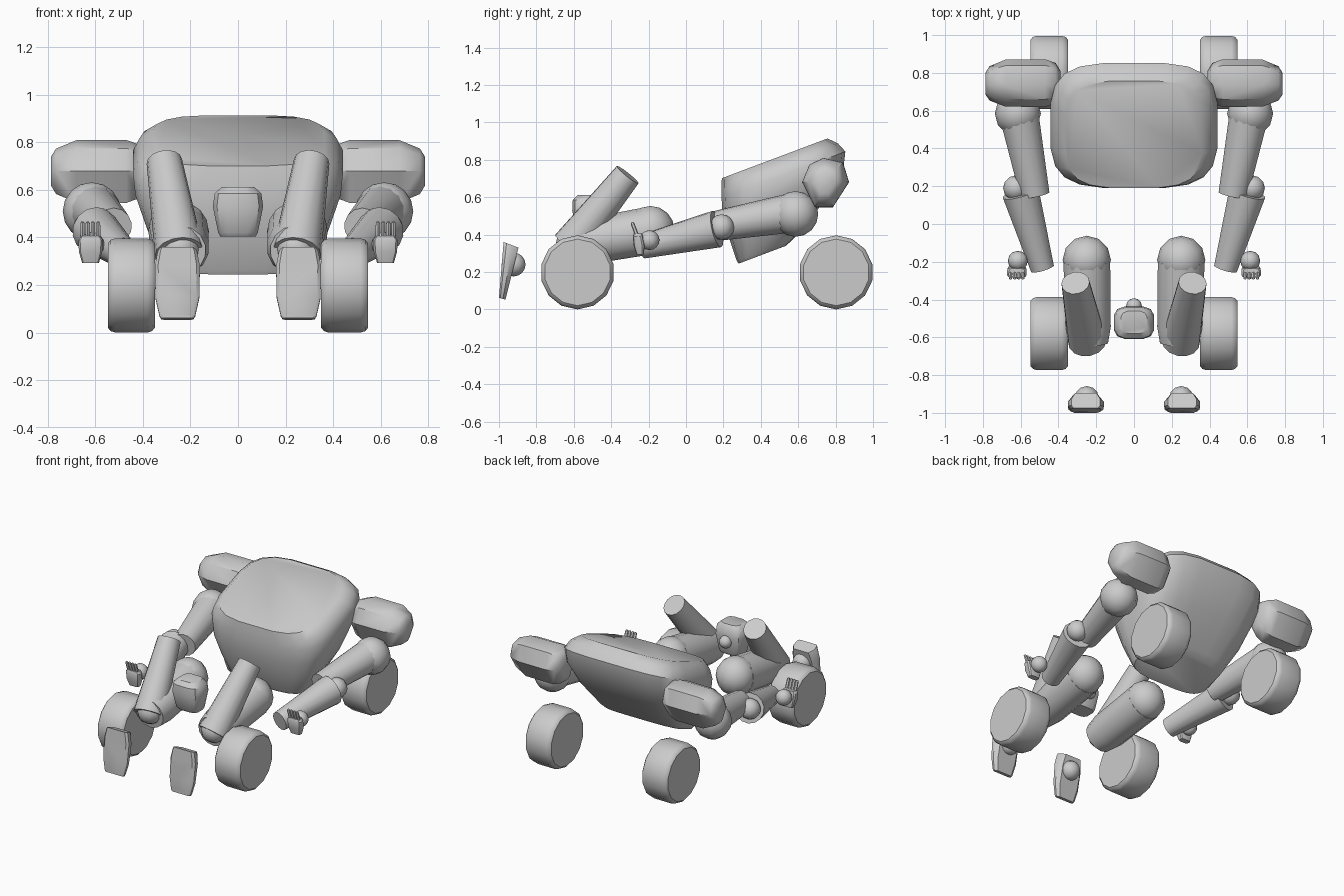
import bpy, bmesh, math
from mathutils import Vector

if "Cube" in bpy.data.objects:
    bpy.data.objects.remove(bpy.data.objects["Cube"])


def finish(name, bm, mirror, angle=35):
    bmesh.ops.recalc_face_normals(bm, faces=bm.faces[:])
    me = bpy.data.meshes.new(name)
    bm.to_mesh(me)
    bm.free()
    ob = bpy.data.objects.new(name, me)
    bpy.context.collection.objects.link(ob)
    bpy.ops.object.select_all(action='DESELECT')
    ob.select_set(True)
    bpy.context.view_layer.objects.active = ob
    bpy.ops.object.shade_smooth_by_angle(angle=math.radians(angle))
    if mirror:
        ob.modifiers.new("Mirror", 'MIRROR').use_mirror_merge = False
    return ob


def loft(name, rings, mirror=True, angle=35):
    bm = bmesh.new()
    vs = [[bm.verts.new(p) for p in r] for r in rings]
    n = len(rings[0])
    for a, b in zip(vs, vs[1:]):
        for i in range(n):
            j = (i + 1) % n
            bm.faces.new((a[i], a[j], b[j], b[i]))
    bm.faces.new(vs[0][::-1])
    bm.faces.new(vs[-1])
    return finish(name, bm, mirror, angle)


def tube(name, p0, p1, stations, n=14):
    """Round limb; stations are (fraction along the axis, radius)."""
    p0, p1 = Vector(p0), Vector(p1)
    d = p1 - p0
    q = d.to_track_quat('Z', 'Y')
    rings = []
    for t, r in stations:
        rings.append([p0 + d * t + q @ Vector((r * math.cos(a), r * math.sin(a), 0))
                      for a in (2 * math.pi * (i + .5) / n for i in range(n))])
    return loft(name, rings)


def ball(name, c, r, mirror=True):
    bm = bmesh.new()
    bmesh.ops.create_uvsphere(bm, u_segments=12, v_segments=8, radius=r)
    bmesh.ops.translate(bm, verts=bm.verts[:], vec=c)
    return finish(name, bm, mirror, 50)


def squircle(w, v0, v1, e, n):
    """Rounded rectangle points of half-width w, spanning v0 to v1."""
    pts = []
    for i in range(n):
        a = 2 * math.pi * (i + .5) / n
        c, s = math.cos(a), math.sin(a)
        x = math.copysign(abs(c) ** (2 / e), c)
        y = math.copysign(abs(s) ** (2 / e), s)
        pts.append((x * w, (v0 + v1) / 2 + y * (v1 - v0) / 2))
    return pts


# wheels
for label, y in (("front", -.58), ("rear", .803)):
    tube(label + "_wheel", (.35, y, .198), (.547, y, .198),
         [(0, .178), (.06, .192), (.16, .198), (.84, .198), (.94, .192), (1, .178)], 14)

# torso: tilted wedge, wide rounded sections stacked along its normal
ca, sa = math.cos(math.radians(20.6)), math.sin(math.radians(20.6))
rings = []
for n, u0, u1, w in ((.13, .348, .62, .29), (.15, .344, .67, .31), (.27, .348, .88, .385),
                     (.40, .357, 1.05, .435), (.49, .385, 1.097, .445),
                     (.545, .405, 1.075, .42), (.589, .424, 1.032, .365)):
    rings.append([(x, u * ca - n * sa, u * sa + n * ca)
                  for x, u in squircle(w, u0, u1, 3.6, 20)])
loft("torso", rings, False, 40)

# head and neck joint
loft("head", [[(x, y, z) for x, y in squircle(w, y0, y1, 3.5, 12)]
              for z, w, y0, y1 in ((.403, .075, -.575, -.46), (.42, .085, -.59, -.45),
                                   (.53, .108, -.61, -.435), (.585, .1, -.607, -.44),
                                   (.612, .07, -.58, -.46))], False, 40)
ball("neck_joint", (0, -.435, .5), .042, False)

# shoulder pads
outline = [(.735, .81), (.84, .785), (.872, .68), (.785, .545),
           (.69, .545), (.62, .68), (.66, .775)]
loft("shoulder_pad", [[(x, .74 + (y - .74) * s, .68 + (z - .68) * s) for y, z in outline]
                      for x, s in ((.39, .55), (.415, .85), (.47, 1), (.68, .99),
                                   (.765, .72), (.787, .45))], True, 40)

# arms
ball("shoulder_joint", (.615, .585, .51), .122)
tube("upper_arm", (.605, .56, .515), (.525, .155, .445), [(0, .105), (1, .08)])
ball("elbow_joint", (.625, .19, .44), .068)
tube("forearm", (.60, .165, .43), (.485, -.235, .335), [(0, .1), (1, .064)])

# hands: wrist ball, palm and four fingers
ball("wrist", (.615, -.195, .37), .053)
loft("palm", [[(.62 + x, y, z) for x, y in squircle(w, y0, y1, 4, 12)]
              for z, w, y0, y1 in ((.293, .036, -.265, -.225), (.34, .05, -.28, -.22),
                                   (.39, .052, -.285, -.23), (.405, .042, -.28, -.235))])
for i in range(4):
    x = .588 + i * .022
    tube("finger", (x, -.262, .395), (x, -.288, .465), [(0, .011), (.9, .01), (1, .006)], 6)

# legs
ball("hip_joint", (.25, -.19, .425), .128)
tube("thigh", (.25, -.2, .42), (.24, -.63, .345), [(0, .127), (.8, .122), (1, .105)])
ball("knee_joint", (.245, -.61, .355), .085)
tube("shin", (.247, -.62, .335), (.31, -.312, .72), [(0, .103), (1, .075)])

# feet: slanted plates with ankle balls
rings = []
for t, w in ((0, .068), (.04, .075), (.3, .092), (.75, .095), (.95, .083), (1, .076)):
    yf, yb = -1 + .025 * t, -.965 + .069 * t
    zf, zb = .062 + .298 * t, .052 + .278 * t
    section = [(-.85 * w, 0), (.85 * w, 0), (w, .2), (w, .6), (.75 * w, 1),
               (-.75 * w, 1), (-w, .6), (-w, .2)]
    rings.append([(.255 + x, yf + (yb - yf) * k, zf + (zb - zf) * k) for x, k in section])
loft("foot", rings)
ball("ankle_joint", (.25, -.922, .24), .064)
